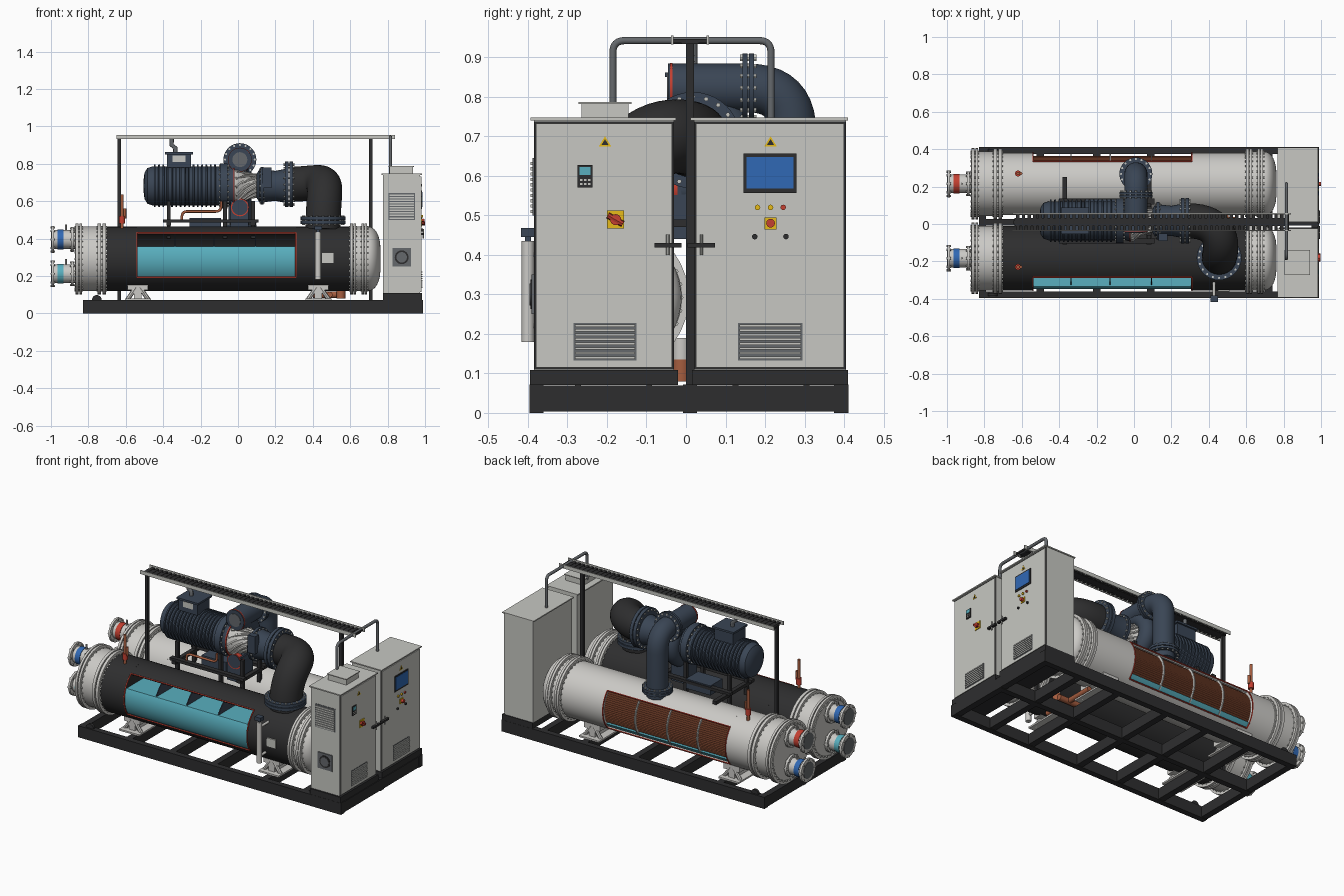
import bpy, bmesh
from math import sin, cos, pi, radians
from mathutils import Vector, Matrix

if "Cube" in bpy.data.objects:
    bpy.data.objects.remove(bpy.data.objects["Cube"])

COLOURS = {"tank_grey": (.6, .59, .565), "cabinet_grey": (.57, .575, .54), "black": (.027, .027, .028),
           "slate": (.042, .06, .09), "cyan": (.1, .43, .52), "copper": (.38, .11, .05),
           "red": (.55, .05, .03), "blue": (.03, .14, .46), "yellow": (.8, .5, .01), "mid_grey": (.13, .14, .15)}
MATS = {}
for key, col in COLOURS.items():
    m = bpy.data.materials.new(key)
    m.use_nodes = True
    m.diffuse_color = (*col, 1)
    m.node_tree.nodes["Principled BSDF"].inputs["Base Color"].default_value = (*col, 1)
    MATS[key] = m


def finish(name, bm, mat):
    bmesh.ops.recalc_face_normals(bm, faces=bm.faces)
    me = bpy.data.meshes.new(name)
    bm.to_mesh(me)
    bm.free()
    me.materials.append(MATS[mat])
    me.shade_smooth()
    me.set_sharp_from_angle(angle=radians(35))
    bpy.context.collection.objects.link(bpy.data.objects.new(name, me))


def make(name, mat, builder, *calls):
    bm = bmesh.new()
    for args in calls:
        builder(bm, *args)
    finish(name, bm, mat)


def box(bm, x0, x1, y0, y1, z0, z1):
    mat = Matrix.Translation(((x0 + x1) / 2, (y0 + y1) / 2, (z0 + z1) / 2))
    bmesh.ops.create_cube(bm, size=1, matrix=mat @ Matrix.Diagonal((x1 - x0, y1 - y0, z1 - z0, 1)))


def skin(bm, rings):
    for a, b in zip(rings, rings[1:]):
        for i in range(len(a)):
            j = (i + 1) % len(a)
            bm.faces.new((a[i], a[j], b[j], b[i]))
    bm.faces.new(rings[0])
    bm.faces.new(rings[-1])


def frame(at, axis):
    return Matrix.Translation(at) @ Vector(axis).to_track_quat('Z', 'Y').to_matrix().to_4x4()


def lathe(bm, at, axis, prof, n=32):
    M = frame(at, axis)
    skin(bm, [[bm.verts.new(M @ Vector((max(r, .0005) * cos(2 * pi * i / n), max(r, .0005) * sin(2 * pi * i / n), t)))
               for i in range(n)] for t, r in prof])


def rod(bm, a, b, r, n=16):
    d = Vector(b) - Vector(a)
    lathe(bm, a, d, [(0, r), (d.length, r)], n)


def tube(bm, pts, r, fillet=0, n=16):
    pts = [Vector(p) for p in pts]
    path = [pts[0]]
    for a, b, c in zip(pts, pts[1:], pts[2:]):
        p, q = b + (a - b).normalized() * fillet, b + (c - b).normalized() * fillet
        path += [p.lerp(b, t / 10).lerp(b.lerp(q, t / 10), t / 10) for t in range(11)] if fillet else [b]
    path.append(pts[-1])
    rings, old, u = [], None, None
    for i, p in enumerate(path):
        t = (path[min(i + 1, len(path) - 1)] - path[max(i - 1, 0)]).normalized()
        u = t.orthogonal().normalized() if old is None else old.rotation_difference(t) @ u
        old, v = t, t.cross(u)
        rings.append([bm.verts.new(p + r * (cos(2 * pi * k / n) * u + sin(2 * pi * k / n) * v)) for k in range(n)])
    skin(bm, rings)


def prism(bm, yz, x0, x1):
    skin(bm, [[bm.verts.new((x, y, z)) for y, z in yz] for x in (x0, x1)])


BOLTS = bmesh.new()


def flange(bm, at, axis, r, th, n):
    lathe(bm, at, axis, [(0, r), (th, r)], 40)
    M = frame(at, axis)
    for i in range(n):
        a = 2 * pi * i / n
        p = [M @ Vector((.9 * r * cos(a), .9 * r * sin(a), t)) for t in (-.006, th + .006)]
        rod(BOLTS, p[0], p[1], .006, 6)


# base frame with rails, cross members, cabinet plinth and lifting eyes
make("base_frame", "black", box,
     *[(-.83, .99, y - .018, y + .018, 0, .072) for y in (-.378, .01, .393)],
     *[(x - .02, x + .02, -.37, .39, .003, .069) for x in (-.81, -.5, -.2, .09, .44, .72, .968)],
     (.775, .985, -.395, -.02, .07, .108), (.775, .985, .015, .41, .07, .108))
make("lifting_eyes", "black", rod, *[((-.755, y - .008, .072), (-.755, y + .008, .072), .026, 20) for y in (-.378, .393)])

# heat exchanger shells, each with an open window on its outer side
ZC, W0, W1 = .292, -.54, .31


def arc(r, a0, a1, yc, side, n=40):
    return [(yc + side * r * sin(radians(a0 + (a1 - a0) * i / n)), ZC + r * cos(radians(a0 + (a1 - a0) * i / n)))
            for i in range(n + 1)]


def shell(name, mat, yc, side, R, a0, a1):
    section = arc(R, a1, a0 + 360, yc, side) + arc(R - .012, a0 + 360, a1, yc, side)
    make(name, mat, prism, (section, W0, W1))
    make(name + "_ends", mat, rod, ((-.72, yc, ZC), (W0, yc, ZC), R, 64), ((W1, yc, ZC), (.62, yc, ZC), R, 64))
    make(name + "_window_trim", "red", tube,
         *[([(x, *arc(R, a, a, yc, side, 1)[0]) for x in (W0, W1)], .004, 0, 6) for a in (a0, a1)],
         *[([(x, y, z) for y, z in arc(R, a0, a1, yc, side, 16)], .004, 0, 6) for x in (W0, W1)])
    bm = bmesh.new()
    dome = [(.6, .172)] + [(.695 + .068 * sin(t * pi / 16), .172 * cos(t * pi / 16) ** .6) for t in range(9)]
    lathe(bm, (0, yc, ZC), (1, 0, 0), dome, 48)
    lathe(bm, (0, yc, ZC), (1, 0, 0), [(-.872, .165), (-.865, .172), (-.7, .172)], 48)
    for x, th in ((-.868, .014), (-.848, .014), (-.75, .018), (-.725, .018), (.6, .014), (.617, .014), (.66, .014), (.677, .014)):
        flange(bm, (x, yc, ZC), (1, 0, 0), .19, th, 32)
    for z in (.395, .212):
        rod(bm, (-.99, yc, z), (-.85, yc, z), .05, 32)
        flange(bm, (-.997, yc, z), (1, 0, 0), .072, .013, 8)
        flange(bm, (-.893, yc, z), (1, 0, 0), .066, .014, 8)
        rod(bm, (-.92, yc, z + .04), (-.92, yc, z + .08), .006, 8)
    for x in (-.535, .43):
        box(bm, x - .055, x + .055, yc - .1, yc + .1, .125, .165)
        box(bm, x - .07, x + .07, yc - .13, yc + .13, .07, .08)
        for s in (-1, 1):
            for y in (-.09, .09):
                rod(bm, (x + s * .055, yc + y, .075), (x + s * .01, yc + y, .14), .012, 8)
        box(bm, x - .02, x + .02, yc - .1, yc + .1, .075, .14)
    finish(name + "_waterboxes", bm, "tank_grey")


EY, CY = -.183, .215
shell("evaporator_shell", "black", EY, -1, .172, 36, 125)
shell("condenser_shell", "tank_grey", CY, 1, .166, 46, 136)

# liquid, baffles and tube bundle seen through the windows
make("evaporator_liquid", "cyan", prism, (arc(.162, 66, 294, EY, -1), W0, W1))
make("evaporator_baffles", "slate", prism, *[(arc(.158, 0, 350, EY, -1), x, x + .005) for x in (-.34, -.13, .09)])
make("evaporator_liquid_front", "cyan", prism, (arc(.1645, 66, 126, EY, -1) + arc(.15, 126, 66, EY, -1), W0, W1))
make("condenser_tubes", "copper", tube,
     *[([(W0, *p), (W1, *p)], .0065, 0, 8) for p in arc(.142, 30, 122, CY, 1, 20)])
make("condenser_bundle", "copper", rod, ((W0, CY, ZC), (W1, CY, ZC), .138, 48))
make("condenser_liquid", "cyan", prism, (arc(.157, 124, 236, CY, 1), W0, W1))
make("condenser_baffles", "tank_grey", prism, *[(arc(.16, 0, 350, CY, 1), x, x + .007) for x in (-.34, -.13, .09)])
for label, y, z, mat in (("evaporator_inlet", EY, .395, "blue"), ("evaporator_outlet", EY, .212, "cyan"),
                         ("condenser_outlet", CY, .395, "red"), ("condenser_inlet", CY, .212, "blue")):
    make(label + "_band", mat, rod, ((-.965, y, z), (-.932, y, z), .053, 32))
    make(label + "_bore", "mid_grey", rod, ((-1, y, z), (-.99, y, z), .05, 32))

# finned motor and compressor body
MY, MZ, X = .017, .682, (1, 0, 0)
fins = [(-.505, .03), (-.5, .07), (-.485, .095), (-.455, .105)]
for i in range(15):
    fins += [(-.45 + i * .023 + d, r) for d, r in ((0, .104), (.001, .114), (.009, .114), (.01, .104))]
bm = bmesh.new()
lathe(bm, (0, MY, MZ), X, fins + [(-.095, .104)], 40)
flange(bm, (-.095, MY, MZ), X, .12, .04, 20)
lathe(bm, (0, MY, MZ), X, [(-.06, .1), (-.02, .11), (-.015, .06)])
lathe(bm, (0, MY, MZ), X, [(.1, .065), (.115, .09), (.2, .08), (.25, .09)])
flange(bm, (.12, MY, MZ), X, .1, .016, 16)
for x in (.25, .275):
    flange(bm, (x, MY, MZ + .008), X, .122, .02, 20)
box(bm, -.38, -.25, MY - .06, MY + .06, .78, .855)
box(bm, -.39, -.24, MY - .07, MY + .07, .85, .862)
box(bm, -.04, .055, -.05, .07, .44, .6)
box(bm, .13, .18, -.09, -.05, .67, .78)
finish("motor_and_compressor", bm, "slate")
make("terminal_label", "cabinet_grey", box, (-.35, -.28, MY - .063, MY - .058, .81, .845))

# scroll and discharge line down to the condenser
bm = bmesh.new()
tube(bm, [(.01, MY - .03 + .14 * sin(a * pi / 12), MZ - .115 * cos(a * pi / 12)) for a in range(13)], .048, 0, 20)
tube(bm, [(.01, -.045, .822), (.01, .268, .822), (.01, .268, .43)], .062, .11, 28)
for y in (.143, .159):
    flange(bm, (.01, y, .822), (0, 1, 0), .088, .013, 16)
for z in (.462, .48):
    flange(bm, (.01, .268, z), (0, 0, 1), .088, .014, 16)
for z in (.478, .5):
    flange(bm, (.455, -.18, z), (0, 0, 1), .12, .018, 20)
rod(bm, (.01, -.054, .567), (.01, -.02, .567), .042, 20)
finish("scroll_and_discharge_pipe", bm, "slate")
make("scroll_cut_rims", "red", rod, ((.01, -.04, .822), (.01, -.034, .822), .064, 28),
     ((.01, -.052, .567), (.01, -.022, .567), .048, 20), ((-.024, MY, MZ), (-.018, MY, MZ), .113, 32))
make("scroll_mouth", "mid_grey", rod, ((.01, -.048, .822), (.01, -.04, .822), .04, 28))

# impeller with swept blades
bm = bmesh.new()
lathe(bm, (0, MY, MZ), X, [(-.02, .105), (0, .1), (.03, .075), (.06, .06), (.11, .05)])
for i in range(14):
    tube(bm, [(.1 - .11 * t / 6, MY + (.058 + .047 * (t / 6) ** 2) * cos(i * pi / 7 + t * .16),
               MZ + (.058 + .047 * (t / 6) ** 2) * sin(i * pi / 7 + t * .16)) for t in range(7)], .008, 0, 6)
finish("impeller", bm, "tank_grey")

# suction elbow from the evaporator, swept along a cubic bend
P = [Vector(p) for p in ((.29, MY, .69), (.52, MY, .70), (.455, -.18, .75), (.455, -.18, .45))]
bend = [sum((c * (1 - t) ** (3 - k) * t ** k * p for k, (c, p) in enumerate(zip((1, 3, 3, 1), P))), Vector())
        for t in [i / 20 for i in range(21)]]
make("suction_elbow", "black", tube, (bend, .094, 0, 36))

# compressor skid
make("compressor_skid", "black", box,
     *[(-.4, .11, y - .015, y + .015, .485, .503) for y in (-.09, .12)],
     *[(x - .013, x + .013, -.11, .25, .47, .49) for x in (-.37, .08)],
     *[(x - .01, x + .01, y - .01, y + .01, .4, .6) for x in (-.37, -.07, .08) for y in (-.07, .1)])
make("oil_cooler", "slate", box, (-.26, -.09, .01, .13, .45, .51))
make("oil_pipe", "copper", tube, ([(-.3, -.08, .5), (-.3, -.08, .545), (-.09, -.08, .545), (-.09, -.08, .6)], .007, .03))

# relief valves, drain line and level gauge
for side, y in (("evaporator", -.23), ("condenser", .27)):
    make(side + "_relief_pipe", "copper", tube, ([(-.62, y, .42), (-.62, y, .635)], .009),
         ([(-.62, y, .51), (-.605, y, .51), (-.605, y, .56)], .008))
    make(side + "_relief_valve", "red", rod, ((-.62, y, .48), (-.62, y, .52), .016))
make("drain_line", "copper", tube, ([(.4, .02, .1), (.56, .02, .1)], .018),
     ([(.49, -.16, .1), (.49, .2, .1)], .016), ([(.55, -.012, .08), (.55, -.012, .135)], .024))
make("drain_filter", "tank_grey", rod, ((.55, -.012, .135), (.55, -.012, .19), .022))
make("level_gauge", "tank_grey", rod, ((.428, -.4, .18), (.428, -.4, .435), .016),
     ((.428, -.4, .22), (.428, -.3, .22), .008), ((.428, -.4, .4), (.428, -.3, .4), .008))
make("level_gauge_head", "slate", box, (.408, .448, -.418, -.382, .445, .468), (.42, .436, -.408, -.392, .43, .45))
make("shell_nameplate", "cabinet_grey", box, (.45, .51, -.36, -.3, .27, .325))

# cable tray on posts, conduit and cabinet cable loop
make("tray_posts", "black", box, *[(x - .01, x + .01, 0, .02, .07, .94) for x in (-.635, .71)])
make("cable_tray_rails", "cabinet_grey", box, *[(-.65, .84, y - .003, y + .003, .932, .955) for y in (-.035, .055)])
make("cable_tray_rungs", "black", box, (-.64, .83, -.012, .032, .934, .944),
     *[(-.63 + i * .03, -.612 + i * .03, -.033, .053, .936, .946) for i in range(49)])
make("motor_conduit", "mid_grey", tube, ([(-.335, MY, .85), (-.335, MY, .885), (-.355, MY, .9), (-.355, MY, .94)], .012))
make("cable_loop", "mid_grey", tube, ([(.815, -.185, .77), (.815, -.185, .942), (.815, .215, .942), (.815, .215, .74)], .009, .03))

# control cabinets
Y1, Y2 = (-.385, -.03), (.02, .405)
make("cabinet_bodies", "cabinet_grey", box, *[(.775, .972, a, b, .108, .74) for a, b in (Y1, Y2)],
     *[(.768, .985, a - .008, b + .005, .74, .747) for a, b in (Y1, Y2)],
     (.81, .935, -.265, -.145, .745, .782), (.805, .94, -.272, -.138, .782, .787))
make("door_gaskets", "black", box, *[(.972, .974, a, b, .11, .738) for a, b in (Y1, Y2)])
make("cabinet_doors", "cabinet_grey", box, *[(.973, .98, a + .005, b - .005, .115, .732) for a, b in (Y1, Y2)])

# door and side vents
vents = ((-.285, -.125), (.132, .295))
make("vent_frames", "mid_grey", box, *[(.979, .982, a, b, .132, .228) for a, b in vents],
     (.805, .945, -.388, -.384, .5, .645))
make("vent_slats", "cabinet_grey", box,
     *[(.98, .986, a + .004, b - .004, .137 + i * .0115, .143 + i * .0115) for a, b in vents for i in range(8)],
     *[(.81, .94, -.393, -.386, .506 + i * .0135, .514 + i * .0135) for i in range(10)])
make("fan_housing", "mid_grey", box, (.825, .925, -.391, -.384, .25, .35))
make("fan_ring", "black", rod, ((.875, -.394, .3), (.875, -.388, .3), .037, 24))
make("fan_hub", "mid_grey", rod, ((.875, -.396, .3), (.875, -.39, .3), .028, 24))

# operator controls
make("door_panels_dark", "black", box, (.979, .984, .145, .28, .557, .656), (.979, .985, -.275, -.237, .57, .627))
make("touch_screen", "blue", box, (.983, .986, .153, .272, .568, .648))
make("controller_screen", "cyan", box, (.984, .987, -.27, -.242, .602, .622))
make("controller_keys", "cabinet_grey", box,
     *[(.984, .987, -.268 + i * .01, -.262 + i * .01, .577 + j * .01, .582 + j * .01) for i in range(3) for j in range(2)])
make("warning_signs", "yellow", prism, *[([(y - .016, .674), (y + .016, .674), (y, .7)], .979, .982) for y in (-.205, .214)])
make("warning_marks", "black", prism, *[([(y - .009, .678), (y + .009, .678), (y, .693)], .981, .983) for y in (-.205, .214)])
make("switch_plates", "yellow", box, (.979, .984, -.2, -.157, .466, .512), (.979, .984, .199, .229, .464, .495))
make("yellow_lamps", "yellow", rod, *[((.979, y, .52), (.988, y, .52), .007, 12) for y in (.181, .214)])
make("red_controls", "red", rod, ((.979, .246, .52), (.988, .246, .52), .007, 12),
     ((.982, .214, .48), (1, .214, .48), .011, 16), ((.99, -.198, .5), (.99, -.16, .478), .008, 8),
     ((.983, -.178, .489), (.996, -.178, .489), .014, 16))
make("key_switches", "black", rod, *[((.979, y, .446), (.988, y, .446), .007, 12) for y in (.174, .253)])
make("door_handles", "black", box, (.98, .995, -.08, -.012, .418, .43), (.98, .995, .004, .073, .418, .43))
make("handle_plates", "cabinet_grey", rod, *[((.99, y, .4), (.99, y, .452), .004, 8) for y in (-.046, .039)])

finish("flange_bolts", BOLTS, "cabinet_grey")
